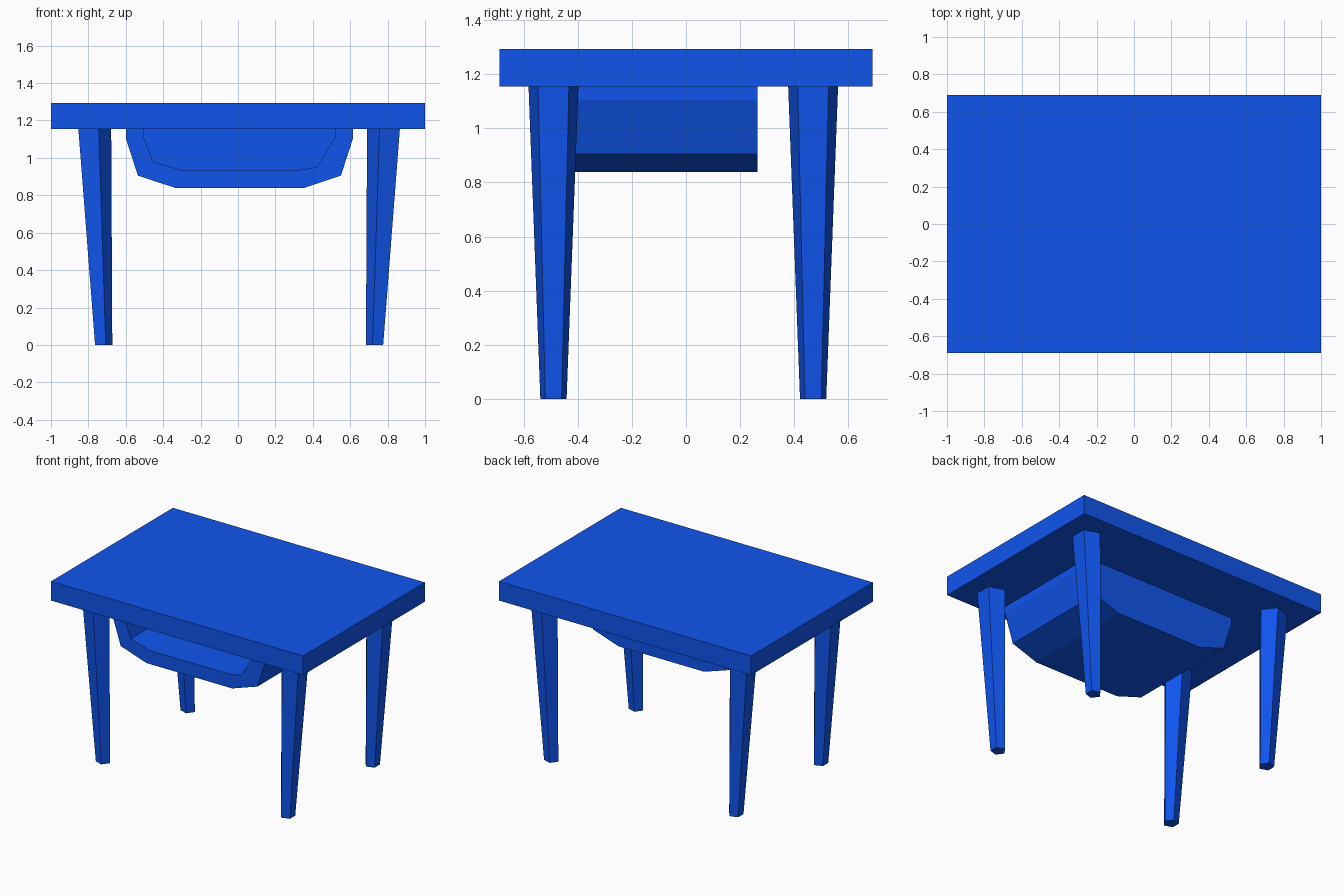
import bpy, bmesh
from math import cos, sin, radians

if "Cube" in bpy.data.objects:
    bpy.data.objects.remove(bpy.data.objects["Cube"])

blue = bpy.data.materials.new("blue")
blue.diffuse_color = (0.005, 0.09, 0.85, 1)
blue.use_nodes = True
blue.node_tree.nodes["Principled BSDF"].inputs["Base Color"].default_value = blue.diffuse_color


def finish(bm, name):
    bmesh.ops.recalc_face_normals(bm, faces=bm.faces)
    mesh = bpy.data.meshes.new(name)
    bm.to_mesh(mesh)
    bm.free()
    mesh.materials.append(blue)
    obj = bpy.data.objects.new(name, mesh)
    bpy.context.collection.objects.link(obj)
    return obj


def bridge(bm, a, b, closed=False):
    n = len(a)
    for i in range(n if closed else n - 1):
        j = (i + 1) % n
        bm.faces.new((a[i], a[j], b[j], b[i]))


# Table top slab
Z_UNDER, Z_TOP = 1.155, 1.293
bm = bmesh.new()
bmesh.ops.create_cube(bm, size=1)
bmesh.ops.scale(bm, vec=(2, 1.38, Z_TOP - Z_UNDER), verts=bm.verts)
bmesh.ops.translate(bm, vec=(0, 0, (Z_TOP + Z_UNDER) / 2), verts=bm.verts)
finish(bm, "table_top")


# Tapered five-sided legs, flat side facing outward
def leg(name, side, y):
    bm = bmesh.new()

    def ring(x, r, z):
        return [bm.verts.new((0.006 + side * (x + r * cos(radians(a))),
                              y + r * sin(radians(a)), z))
                for a in range(36, 396, 72)]

    low, high = ring(0.729, 0.051, 0), ring(0.781, 0.097, Z_UNDER)
    bridge(bm, low, high, closed=True)
    bm.faces.new(low)
    bm.faces.new(high)
    finish(bm, name)


for y, row in ((-0.49, "front"), (0.47, "back")):
    leg(row + "_left_leg", -1, y)
    leg(row + "_right_leg", 1, y)

# Open-fronted storage tray hung under the top
outer = [(-0.6, Z_UNDER), (-0.6, 1.105), (-0.535, 0.905), (-0.33, 0.838),
         (0.35, 0.838), (0.55, 0.905), (0.615, 1.105), (0.615, Z_UNDER)]
inner = [(-0.505, Z_UNDER), (-0.505, 1.115), (-0.455, 0.98), (-0.3, 0.935),
         (0.32, 0.935), (0.42, 0.95), (0.52, 1.11), (0.52, Z_UNDER)]
bm = bmesh.new()


def section(profile, y):
    return [bm.verts.new((x, y, z)) for x, z in profile]


out_f, out_b = section(outer, -0.565), section(outer, 0.265)
in_f, in_b = section(inner, -0.565), section(inner, 0.17)
bridge(bm, out_f, out_b)
bridge(bm, out_f, in_f)
bridge(bm, in_f, in_b)
bm.faces.new(out_b)
bm.faces.new(in_b)
bm.faces.new((out_f[0], in_f[0], in_b[0], in_b[-1],
              in_f[-1], out_f[-1], out_b[-1], out_b[0]))
finish(bm, "storage_tray")
